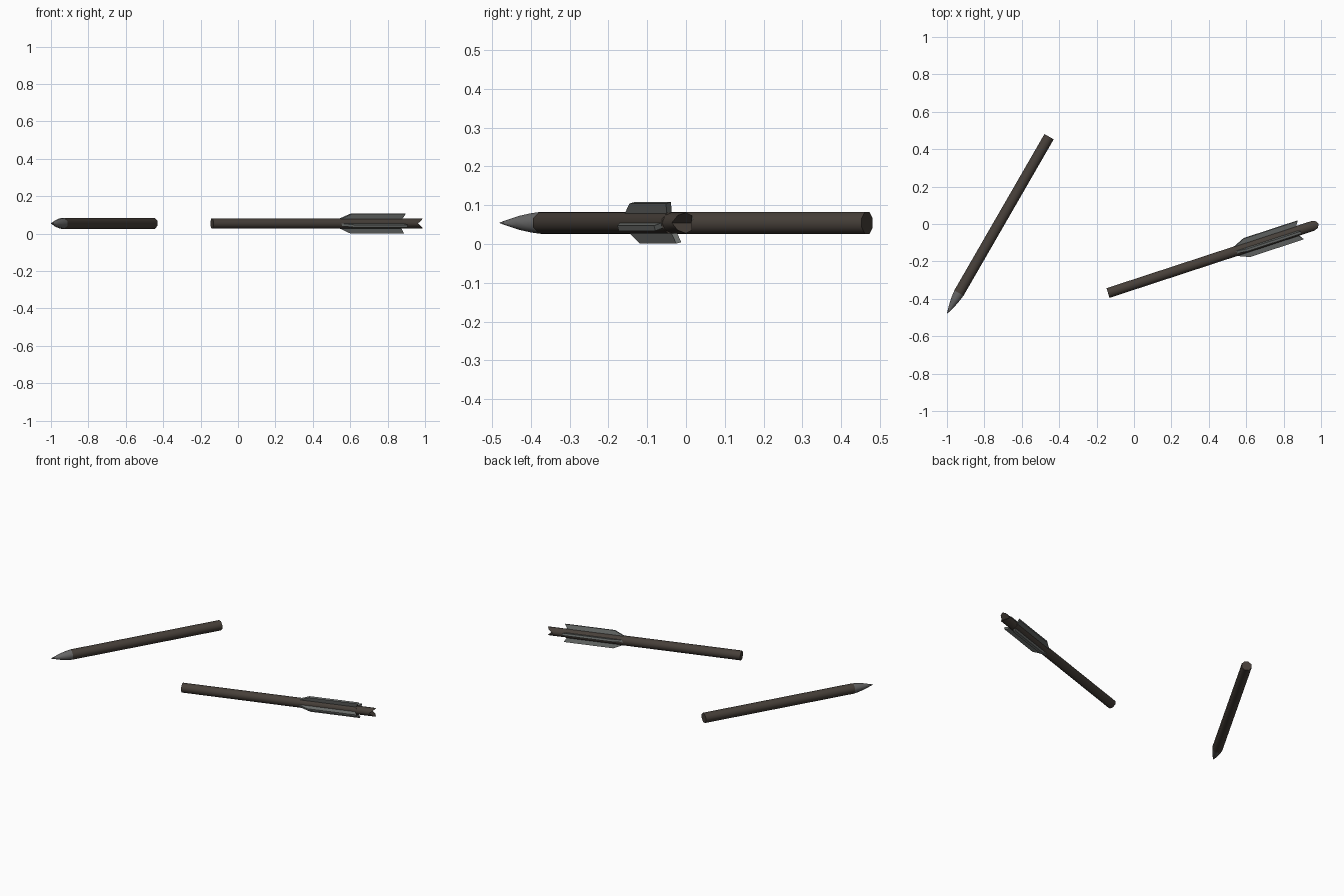
import bpy, bmesh, math
from mathutils import Matrix, Vector

if "Cube" in bpy.data.objects:
    bpy.data.objects.remove(bpy.data.objects["Cube"])


def material(name, rgb):
    m = bpy.data.materials.new(name)
    m.diffuse_color = (*rgb, 1)
    m.use_nodes = True
    m.node_tree.nodes["Principled BSDF"].inputs["Base Color"].default_value = m.diffuse_color
    return m


WOOD = material("dark_wood", (0.062, 0.050, 0.041))
STEEL = material("head_grey", (0.135, 0.135, 0.135))
VANE = material("vane_grey", (0.150, 0.160, 0.154))
Z = 0.0545


def placement(start, end):
    # local +x runs from start to end in the ground plane
    a = math.atan2(end[1] - start[1], end[0] - start[0])
    return Matrix.Translation((start[0], start[1], Z)) @ Matrix.Rotation(a, 4, "Z")


def finish(name, bm, mat, frame, smooth=None):
    bmesh.ops.recalc_face_normals(bm, faces=bm.faces)
    me = bpy.data.meshes.new(name)
    bm.to_mesh(me)
    bm.free()
    me.materials.append(mat)
    ob = bpy.data.objects.new(name, me)
    ob.matrix_world = frame
    bpy.context.collection.objects.link(ob)
    if smooth:
        bpy.ops.object.select_all(action="DESELECT")
        ob.select_set(True)
        bpy.context.view_layer.objects.active = ob
        bpy.ops.object.shade_smooth_by_angle(angle=math.radians(smooth))
    return ob


def rod(name, profile, mat, frame, turn=0.5, notch=0.0):
    # octagonal rod along x; an optional V notch is cut into the far end
    bm = bmesh.new()
    rings = []
    for i, (x, r) in enumerate(profile):
        ring = []
        for k in range(8):
            a = (k + turn) * math.pi / 4
            y, z = r * math.cos(a), r * math.sin(a)
            back = notch * (1 - abs(z) / r) if i == len(profile) - 1 and notch else 0
            ring.append(bm.verts.new((x - back, y, z)))
        rings.append(ring)
    for a, b in zip(rings, rings[1:]):
        for k in range(8):
            bm.faces.new((a[k], a[(k + 1) % 8], b[(k + 1) % 8], b[k]))
    bm.faces.new(rings[0])
    end = rings[-1]
    if notch:
        bm.faces.new(end[0:5])
        bm.faces.new(end[4:] + end[:1])
    else:
        bm.faces.new(end)
    return finish(name, bm, mat, frame, 50)


def vane(name, angle, frame):
    # flat fletching plate with tapered front and swept back edge
    side = [(0.70, 0.018), (0.78, 0.0535), (1.083, 0.0535), (1.06, 0.018)]
    t = 0.007
    bm = bmesh.new()
    lo = [bm.verts.new((x, -t, r)) for x, r in side]
    hi = [bm.verts.new((x, t, r)) for x, r in side]
    bm.faces.new(lo)
    bm.faces.new(hi)
    for k in range(4):
        j = (k + 1) % 4
        bm.faces.new((lo[k], lo[j], hi[j], hi[k]))
    finish(name, bm, VANE, frame @ Matrix.Rotation(angle, 4, "X"))


# front half: pointed head and broken shaft
front = placement((-1.0, -0.48), (-0.454, 0.467))
rod("arrow_head", [(0, 0.001), (0.06, 0.019), (0.10, 0.027), (0.128, 0.0305)], STEEL, front)
rod("front_shaft", [(0.128, 0.0308), (1.093, 0.0308)], WOOD, front)

# rear half: broken shaft, notched nock and four vanes
rear = placement((-0.139, -0.369), (0.987, 0.0))
rod("rear_shaft", [(0, 0.0292), (1.07, 0.0292)], WOOD, rear)
rod("nock", [(1.06, 0.027), (1.185, 0.027)], WOOD, rear, turn=0, notch=0.035)
for i in range(4):
    vane(f"vane_{i + 1}", math.radians(15 + 90 * i), rear)
